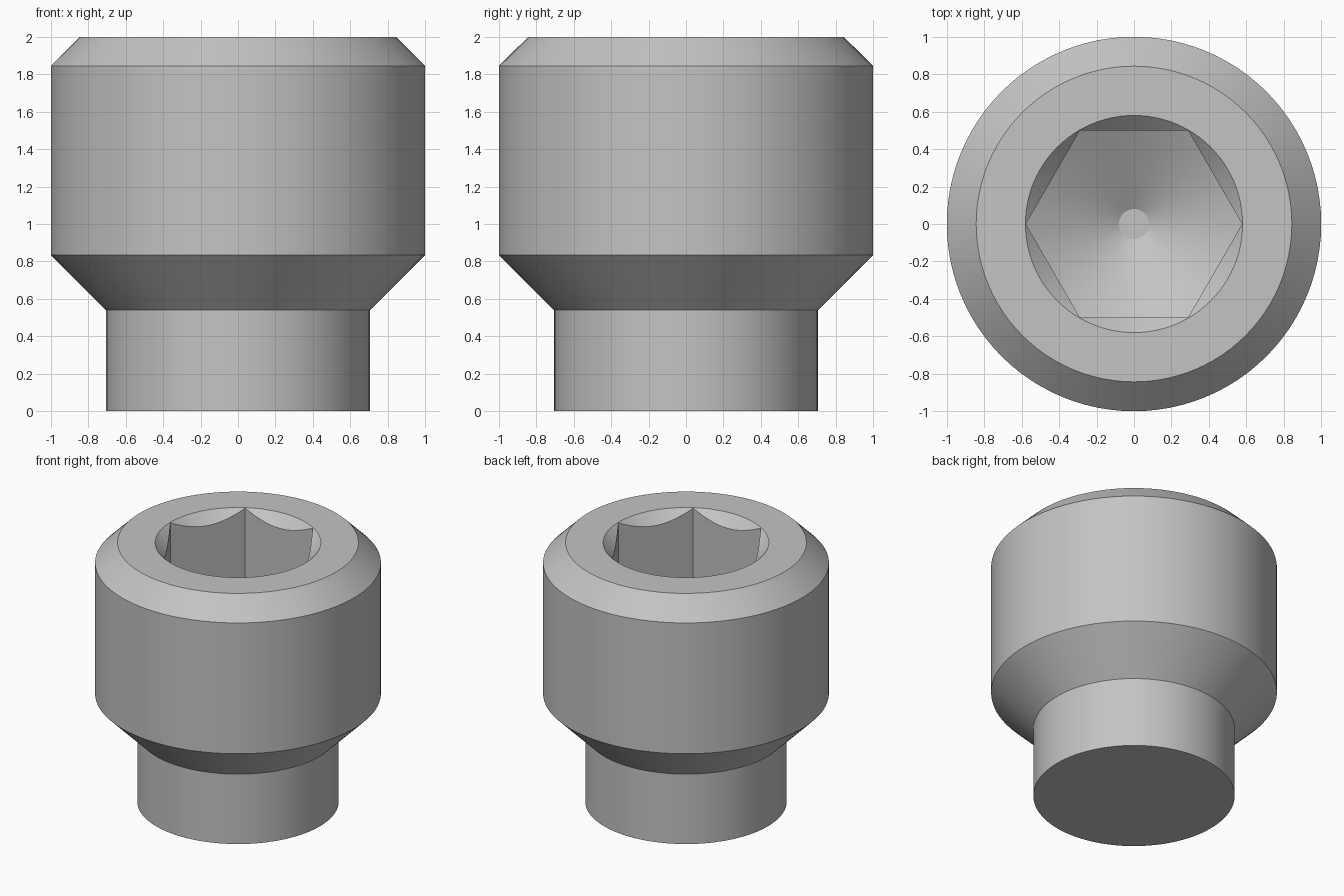
import bpy, bmesh, math

cube = bpy.data.objects.get("Cube")
if cube:
    bpy.data.objects.remove(cube, do_unlink=True)

# Single plain metal colour
metal = bpy.data.materials.new("grey_metal")
metal.use_nodes = True
colour = (0.55, 0.55, 0.55, 1)
metal.diffuse_color = colour
metal.node_tree.nodes["Principled BSDF"].inputs["Base Color"].default_value = colour


def turned(name, profile, sides):
    """Solid of revolution from (radius, height) points, bottom to top."""
    bm = bmesh.new()
    rings = []
    for r, z in profile:
        rings.append([bm.verts.new((r * math.cos(2 * math.pi * i / sides),
                                    r * math.sin(2 * math.pi * i / sides), z))
                      for i in range(sides)])
    for low, high in zip(rings, rings[1:]):
        for i in range(sides):
            j = (i + 1) % sides
            bm.faces.new((low[i], low[j], high[j], high[i]))
    bm.faces.new(rings[0][::-1])
    bm.faces.new(rings[-1])
    mesh = bpy.data.meshes.new(name)
    bm.to_mesh(mesh)
    bm.free()
    mesh.materials.append(metal)
    obj = bpy.data.objects.new(name, mesh)
    bpy.context.collection.objects.link(obj)
    return obj


def combine(target, tool, operation):
    """Apply a boolean and discard the tool."""
    mod = target.modifiers.new(operation.lower(), 'BOOLEAN')
    mod.object = tool
    mod.operation = operation
    mod.solver = 'EXACT'
    bpy.context.view_layer.objects.active = target
    bpy.ops.object.modifier_apply(modifier=mod.name)
    bpy.data.objects.remove(tool, do_unlink=True)


SIDES = 96
HEX = 1 / math.sqrt(3)     # corner radius for flats one unit apart
FLOOR = 0.75               # deepest point of the socket
SLOPE = math.tan(math.radians(30))

# Shank, flared shoulder, head and top chamfer
body = turned("socket_screw", [(0.705, 0), (0.705, 0.54), (1, 0.835),
                               (1, 1.845), (0.843, 2)], SIDES)

# Hexagonal socket with a drilled conical floor
socket = turned("socket_cutter", [(HEX, 0.5), (HEX, 2.3)], 6)
drill = turned("drill_shape", [(0.08, FLOOR), (0.8, FLOOR + 0.72 * SLOPE),
                               (0.8, 2.5)], SIDES)
combine(socket, drill, 'INTERSECT')
combine(body, socket, 'DIFFERENCE')

# Countersunk rim around the socket mouth
countersink = turned("countersink_cutter", [(0.18, 1.6), (0.78, 2.2)], SIDES)
combine(body, countersink, 'DIFFERENCE')

# Smooth turned surfaces, crisp edges
for o in bpy.context.selected_objects:
    o.select_set(False)
body.select_set(True)
bpy.context.view_layer.objects.active = body
bpy.ops.object.shade_smooth_by_angle(angle=math.radians(28))
